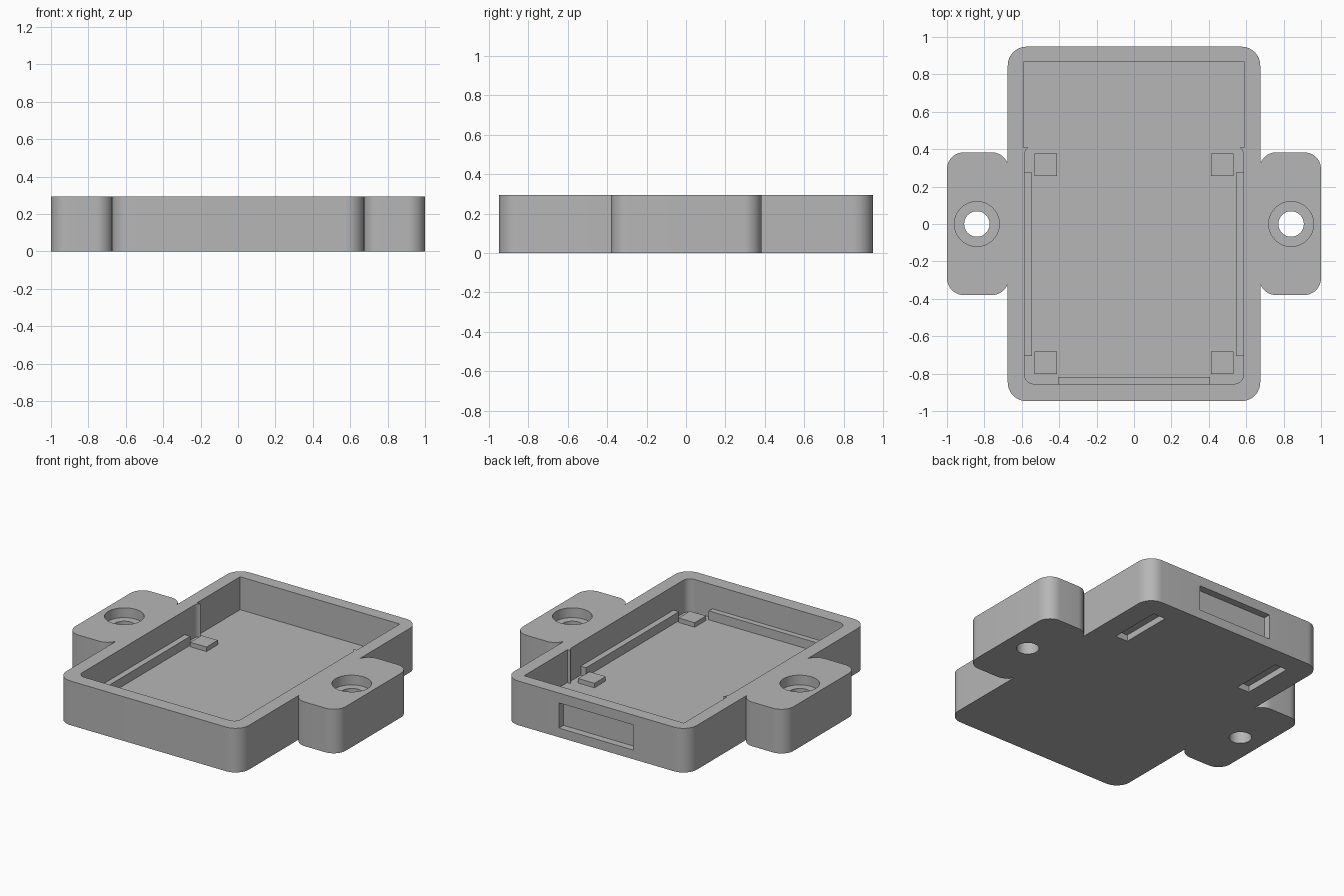
import bpy
import bmesh
from math import cos, sin, pi, radians

if "Cube" in bpy.data.objects:
    bpy.data.objects.remove(bpy.data.objects["Cube"], do_unlink=True)

HEIGHT = 0.295
FLOOR = 0.075
OVER = 0.05   # how far cutters reach past a surface

grey = bpy.data.materials.new("plain grey")
grey.use_nodes = True
tone = (0.47, 0.47, 0.47, 1)
grey.diffuse_color = tone
grey.node_tree.nodes["Principled BSDF"].inputs["Base Color"].default_value = tone


def rounded_outline(x0, x1, y0, y1, radius, steps=12):
    """Outline of a rectangle, with arcs at the corners if radius > 0."""
    if radius == 0:
        return [(x0, y0), (x1, y0), (x1, y1), (x0, y1)]
    centres = [(x1 - radius, y1 - radius), (x0 + radius, y1 - radius),
               (x0 + radius, y0 + radius), (x1 - radius, y0 + radius)]
    points = []
    for quarter, (cx, cy) in enumerate(centres):
        for i in range(steps + 1):
            a = (quarter + i / steps) * pi / 2
            points.append((cx + radius * cos(a), cy + radius * sin(a)))
    return points


def circle_outline(cx, cy, radius, steps=48):
    return [(cx + radius * cos(2 * pi * i / steps),
             cy + radius * sin(2 * pi * i / steps)) for i in range(steps)]


def prism(name, outline, z0, z1):
    """Extrude an outline from z0 up to z1."""
    bm = bmesh.new()
    base = bm.faces.new([bm.verts.new((x, y, z0)) for x, y in outline])
    top = bmesh.ops.extrude_face_region(bm, geom=[base])["geom"]
    moved = [v for v in top if isinstance(v, bmesh.types.BMVert)]
    bmesh.ops.translate(bm, verts=moved, vec=(0, 0, z1 - z0))
    bmesh.ops.recalc_face_normals(bm, faces=bm.faces)
    mesh = bpy.data.meshes.new(name)
    bm.to_mesh(mesh)
    bm.free()
    mesh.materials.append(grey)
    obj = bpy.data.objects.new(name, mesh)
    bpy.context.collection.objects.link(obj)
    return obj


def box(name, x0, x1, y0, y1, z0, z1):
    return prism(name, rounded_outline(x0, x1, y0, y1, 0), z0, z1)


def combine(target, tool, operation):
    """Apply one boolean and discard the tool object."""
    mod = target.modifiers.new(operation, "BOOLEAN")
    mod.operation = operation
    mod.solver = "EXACT"
    mod.object = tool
    bpy.context.view_layer.update()
    graph = bpy.context.evaluated_depsgraph_get()
    result = bpy.data.meshes.new_from_object(target.evaluated_get(graph))
    target.modifiers.clear()
    target.data = result
    bpy.data.objects.remove(tool, do_unlink=True)


# Tray body with a mounting ear on each side
tray = prism("tray", rounded_outline(-0.675, 0.675, -0.947, 0.948, 0.1), 0, HEIGHT)
for side in (-1, 1):
    x0, x1 = sorted((side * 0.67, side))
    ear = prism("ear", rounded_outline(x0, x1, -0.38, 0.383, 0.09), 0, HEIGHT)
    combine(tray, ear, "UNION")

# Main cavity: rounded front bay and square back bay, leaving small cusps between
cutters = [
    prism("front_bay", rounded_outline(-0.585, 0.585, -0.855, 0.42, 0.05),
          FLOOR, HEIGHT + OVER),
    box("back_bay", -0.59, 0.59, 0.41, 0.865, FLOOR, HEIGHT + OVER),
    # Shallow window recess on the back wall
    box("back_recess", -0.275, 0.275, 0.9, 0.95 + OVER, 0.061, 0.229),
]
for side in (-1, 1):
    # Counterbored screw holes and blind slots in the underside
    cutters.append(prism("hole", circle_outline(side * 0.84, 0, 0.068),
                         -OVER, HEIGHT + OVER))
    cutters.append(prism("counterbore", circle_outline(side * 0.84, 0, 0.12),
                         0.23, HEIGHT + OVER))
    x0, x1 = sorted((side * 0.435, side * 0.525))
    cutters.append(box("slot", x0, x1, 0.455, 0.81, -OVER, 0.042))
for cutter in cutters:
    combine(tray, cutter, "DIFFERENCE")

# Smooth rounded corners and holes, keep edges sharp
bpy.ops.object.select_all(action="DESELECT")
tray.select_set(True)
bpy.context.view_layer.objects.active = tray
bpy.ops.object.shade_smooth_by_angle(angle=radians(30))

# Support rails along the walls, and four support pads on the floor
SINK = FLOOR - 0.005
box("front_rail", -0.405, 0.405, -0.86, -0.818, SINK, 0.135)
for side, label in ((1, "left"), (-1, "right")):
    x0, x1 = sorted((side * 0.545, side * 0.59))
    box(label + "_rail", x0, x1, -0.705, 0.275, SINK, 0.135)
    x0, x1 = sorted((side * 0.413, side * 0.533))
    for y, end in ((-0.742, "front"), (0.317, "back")):
        box(f"{end}_{label}_pad", x0, x1, y - 0.06, y + 0.06, SINK, 0.105)
